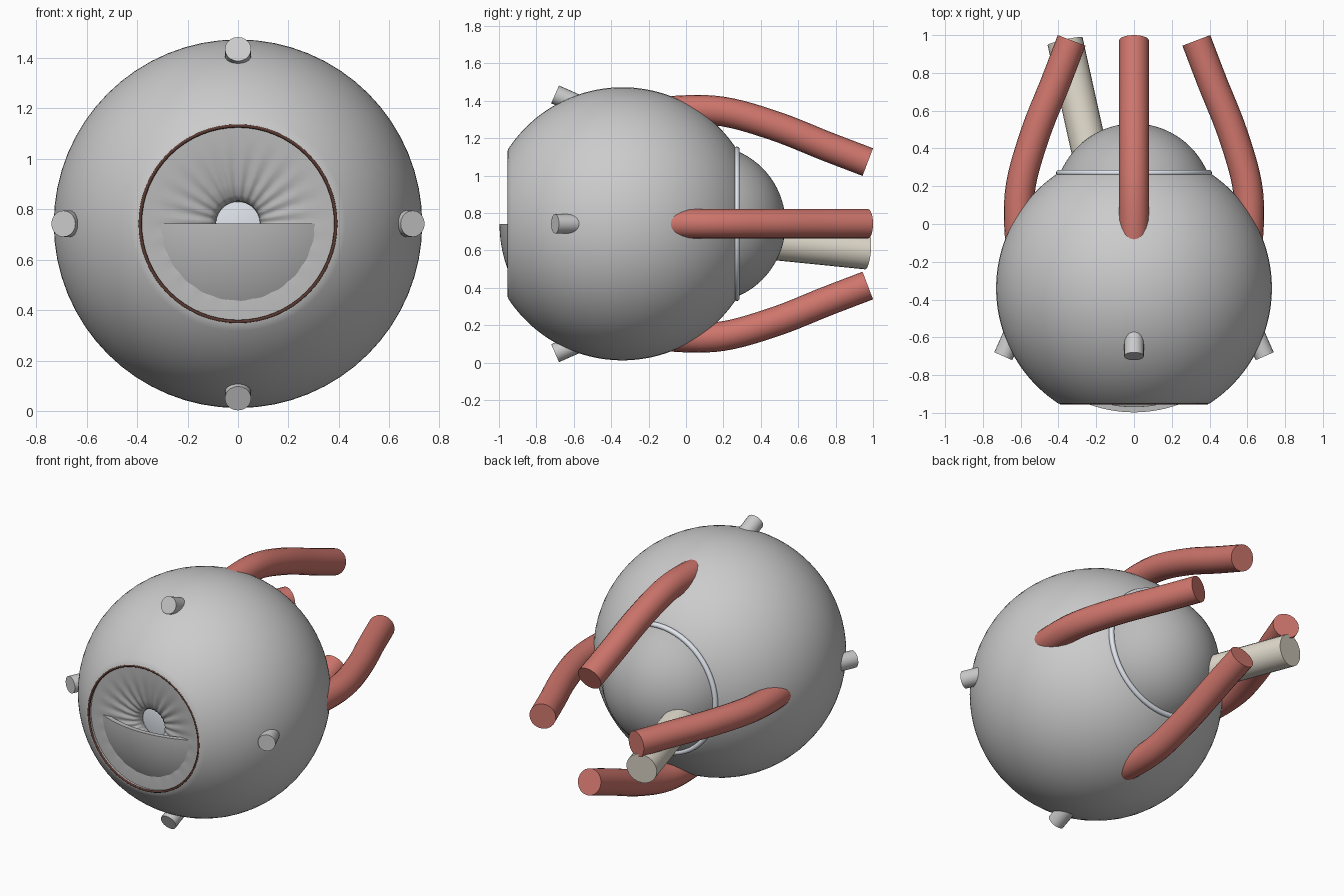
import bpy, bmesh
from math import sin, cos, pi, radians, sqrt, asin
from mathutils import Vector, Matrix

if "Cube" in bpy.data.objects:
    bpy.data.objects.remove(bpy.data.objects["Cube"])

ZC = 0.742          # height of the eye axis
YC = -0.34          # centre of the eyeball along y
R = 0.73


def material(name, rgb):
    m = bpy.data.materials.new(name)
    m.diffuse_color = (*rgb, 1)
    m.use_nodes = True
    m.node_tree.nodes["Principled BSDF"].inputs["Base Color"].default_value = m.diffuse_color
    return m


RED = material("muscle_red", (0.62, 0.18, 0.15))
CREAM = material("nerve_cream", (0.76, 0.71, 0.61))
BROWN = material("rim_brown", (0.10, 0.04, 0.03))
MID = material("mid_grey", (0.5, 0.5, 0.5))
PALE = material("pale_blue", (0.76, 0.8, 0.86))


def finish(bm, name, mat=None, angle=40):
    bmesh.ops.remove_doubles(bm, verts=bm.verts, dist=1e-5)
    bmesh.ops.recalc_face_normals(bm, faces=bm.faces)
    me = bpy.data.meshes.new(name)
    bm.to_mesh(me)
    bm.free()
    ob = bpy.data.objects.new(name, me)
    bpy.context.collection.objects.link(ob)
    if mat:
        me.materials.append(mat)
    bpy.ops.object.select_all(action='DESELECT')
    ob.select_set(True)
    bpy.context.view_layer.objects.active = ob
    bpy.ops.object.shade_smooth_by_angle(angle=radians(angle))
    return ob


def lathe(name, profile, mat=None, segs=64, start=0, sweep=2 * pi,
          closed=False, ripple=None, angle=40):
    """Spin (radius, y) points around the eye axis."""
    bm = bmesh.new()
    rows = []
    for i in range(segs + 1):
        a = start + sweep * i / segs
        rows.append([bm.verts.new((r * cos(a), y + (ripple(r, a) if ripple else 0),
                                   ZC + r * sin(a))) for r, y in profile])
    n = len(profile)
    for p, q in zip(rows, rows[1:]):
        for j in range(n if closed else n - 1):
            k = (j + 1) % n
            bm.faces.new((p[j], p[k], q[k], q[j]))
    if closed and sweep < 6:
        bm.faces.new(rows[0])
        bm.faces.new(rows[-1])
    return finish(bm, name, mat, angle)


def arc(cy, rad, a0, a1, n):
    """Arc of (radius, y) points; angle 0 is the front pole."""
    return [(rad * sin(a0 + (a1 - a0) * i / n), cy - rad * cos(a0 + (a1 - a0) * i / n))
            for i in range(n + 1)]


def ring(name, rad, y, thick, mat):
    prof = [(rad + thick * cos(2 * pi * i / 12), y + thick * sin(2 * pi * i / 12))
            for i in range(12)]
    return lathe(name, prof, mat, closed=True)


def tube(name, pts, rad, mat=None, sides=20):
    """Capped round tube through points."""
    bm = bmesh.new()
    pts = [Vector(p) for p in pts]
    rings = []
    for i, p in enumerate(pts):
        t = (pts[min(i + 1, len(pts) - 1)] - pts[max(i - 1, 0)]).normalized()
        u = t.cross(Vector((1, 0, 0))).normalized()
        v = t.cross(u)
        rings.append([bm.verts.new(p + rad * (u * cos(2 * pi * k / sides) + v * sin(2 * pi * k / sides)))
                      for k in range(sides)])
    for a, b in zip(rings, rings[1:]):
        for k in range(sides):
            bm.faces.new((a[k], a[(k + 1) % sides], b[(k + 1) % sides], b[k]))
    bm.faces.new(rings[0])
    bm.faces.new(rings[-1])
    return finish(bm, name, mat)


def spline(pts, steps=6):
    """Catmull-Rom smoothing of a short path."""
    p = [Vector(q) for q in pts]
    p = [2 * p[0] - p[1]] + p + [2 * p[-1] - p[-2]]
    out = []
    for a, b, c, d in zip(p, p[1:], p[2:], p[3:]):
        for i in range(steps):
            t = i / steps
            out.append(0.5 * (2 * b + (c - a) * t + (2 * a - 5 * b + 4 * c - d) * t * t
                              + (3 * b - a - 3 * c + d) * t ** 3))
    return out + [p[-2]]


def around(i, pts):
    """Rotate axis-relative points by quarter turns around the eye axis."""
    rot = Matrix.Rotation(i * pi / 2, 3, 'Y')
    return [rot @ Vector(p) + Vector((0, 0, ZC)) for p in pts]


# sclera shell with round openings at front and back
a_cut = asin(0.40 / R)
a_in = asin(0.385 / (R - 0.05))
lathe("sclera", arc(YC, R, a_cut, pi - a_cut, 48) + [(0.385, 0.27)]
      + arc(YC, R - 0.05, pi - a_in, a_in, 32) + [(0.385, -0.953)], closed=True)

# rims of both openings
ring("front_rim", 0.388, -0.948, 0.007, BROWN)
ring("back_rim", 0.397, 0.271, 0.016, PALE)

# bulging inner body at the back
lathe("back_dome", arc(0.11, 0.422, pi * 0.5, pi, 20), MID)

# iris dish with radial folds and a pupil hole
lathe("iris", [(0.388, -0.93), (0.34, -0.93), (0.28, -0.925), (0.22, -0.917), (0.16, -0.905),
               (0.115, -0.89), (0.093, -0.87), (0.087, -0.84), (0.10, -0.81)], MID, segs=120,
      ripple=lambda r, a: 0.005 * sin(24 * a) * max(0, 1 - abs(r - 0.17) / 0.16), angle=60)

# lens behind the pupil
bm = bmesh.new()
bmesh.ops.create_uvsphere(bm, u_segments=32, v_segments=16, radius=1)
bmesh.ops.transform(bm, matrix=Matrix.Translation((0, -0.72, ZC)) @ Matrix.Diagonal((0.26, 0.11, 0.26, 1)),
                    verts=bm.verts)
finish(bm, "lens", PALE)

# lower half of the cornea, cut flat along the middle
outer = arc(-0.30, 0.697, 0, asin(0.38 / 0.697), 14)
inner = arc(-0.30, 0.667, asin(0.36 / 0.667), 0, 14)
lathe("cornea_half", outer + inner, MID, segs=40, start=pi, sweep=pi, closed=True)

# four muscles and four front pegs, a quarter turn apart
muscle = spline([(0, -0.25, 0.575), (0, -0.05, 0.606), (0, 0.2, 0.60),
                 (0, 0.48, 0.522), (0, 0.75, 0.415), (0, 0.972, 0.33)])
peg = [(0, -0.48, 0.595), (0, -0.70, 0.692)]
for i, side in enumerate(("top", "right", "bottom", "left")):
    tube("muscle_" + side, around(i, muscle), 0.079, RED)
    tube("peg_" + side, around(i, peg), 0.052)

# optic nerve leaving off-centre
tube("optic_nerve", [(-0.195, 0.2, 0.67), (-0.365, 0.968, 0.593)], 0.095, CREAM, 24)
